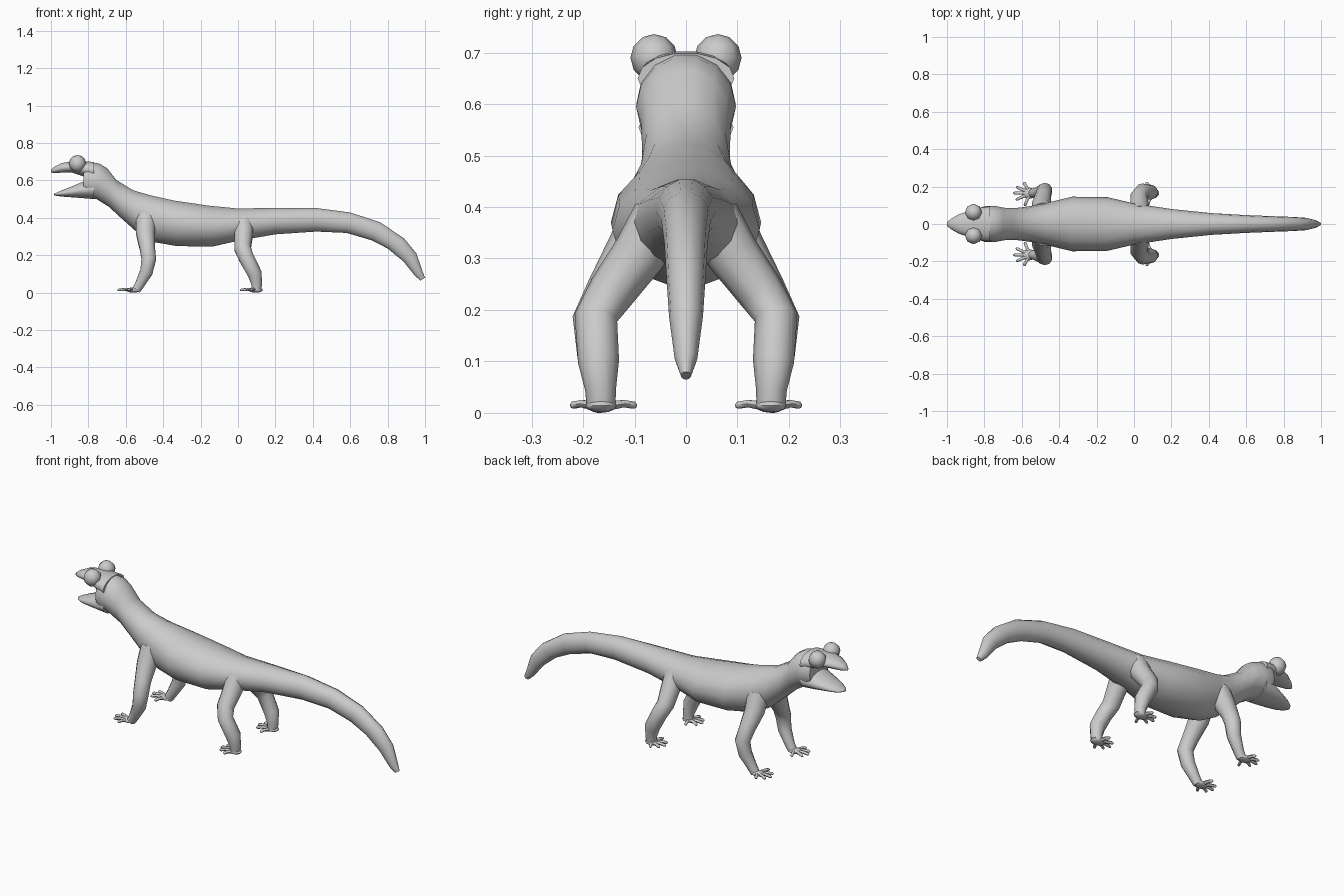
import bpy, bmesh, math
from mathutils import Vector, Matrix

if "Cube" in bpy.data.objects:
    bpy.data.objects.remove(bpy.data.objects["Cube"])


def add_loft(bm, rings, n):
    """Skin a row of elliptical rings given as (centre, side axis, up axis)."""
    rows = []
    for c, u, v in rings:
        rows.append([bm.verts.new(c + u * math.cos(2 * math.pi * i / n)
                                  + v * math.sin(2 * math.pi * i / n)) for i in range(n)])
    for a, b in zip(rows, rows[1:]):
        for i in range(n):
            j = (i + 1) % n
            bm.faces.new((a[i], a[j], b[j], b[i]))
    bm.faces.new(rows[0])
    bm.faces.new(rows[-1])


def add_tube(bm, pts, n):
    """Round limb through points (x, y, z, radius)."""
    pos = [Vector(p[:3]) for p in pts]
    rings = []
    for i, p in enumerate(pts):
        d = (pos[min(i + 1, len(pos) - 1)] - pos[max(i - 1, 0)]).normalized()
        u = d.cross(Vector((1, 0, 0)) if abs(d.z) > 0.5 else Vector((0, 0, 1))).normalized()
        rings.append((pos[i], u * p[3], d.cross(u) * p[3]))
    add_loft(bm, rings, n)


def finish(bm, name, mirror=False):
    bmesh.ops.recalc_face_normals(bm, faces=bm.faces)
    me = bpy.data.meshes.new(name)
    bm.to_mesh(me)
    bm.free()
    ob = bpy.data.objects.new(name, me)
    bpy.context.collection.objects.link(ob)
    bpy.context.view_layer.objects.active = ob
    ob.select_set(True)
    bpy.ops.object.shade_smooth_by_angle(angle=math.radians(60))
    ob.select_set(False)
    if mirror:
        m = ob.modifiers.new("Mirror", 'MIRROR')
        m.use_axis = (False, True, False)
        m.use_mirror_merge = False
    return ob


def profile_part(name, sections, n=14):
    """Sections: top x, top z, bottom x, bottom z, half width."""
    bm = bmesh.new()
    rings = []
    for tx, tz, bx, bz, w in sections:
        top, bot = Vector((tx, 0, tz)), Vector((bx, 0, bz))
        rings.append(((top + bot) / 2, Vector((0, w, 0)), (top - bot) / 2))
    add_loft(bm, rings, n)
    return finish(bm, name)


# Tail, torso, neck and back of the head
profile_part("body_and_tail", [
    (1.0, .08, .975, .065, .01), (.985, .12, .945, .09, .022),
    (.955, .21, .885, .165, .033), (.89, .29, .80, .235, .038),
    (.76, .378, .71, .28, .042), (.60, .43, .58, .318, .048),
    (.41, .455, .42, .325, .058), (.2, .455, .2, .31, .08),
    (0, .452, 0, .275, .11), (-.15, .467, -.13, .245, .143),
    (-.34, .495, -.32, .245, .146), (-.47, .524, -.44, .265, .116),
    (-.56, .55, -.54, .32, .096), (-.65, .604, -.62, .392, .085),
    (-.70, .668, -.69, .456, .087), (-.74, .692, -.755, .497, .097),
    (-.80, .703, -.80, .502, .096), (-.825, .70, -.825, .505, .085)])

# Open jaws
profile_part("upper_jaw", [
    (-.77, .70, -.77, .60, .094), (-.83, .703, -.83, .622, .086),
    (-.89, .703, -.89, .642, .068), (-.94, .694, -.94, .641, .05),
    (-.98, .675, -.98, .639, .027), (-1.0, .658, -1.0, .642, .009)])
profile_part("lower_jaw", [
    (-.77, .61, -.77, .499, .092), (-.83, .594, -.83, .504, .085),
    (-.89, .568, -.89, .509, .068), (-.94, .548, -.94, .513, .05),
    (-.97, .535, -.97, .517, .03), (-.985, .528, -.985, .521, .01)])

# Bulging faceted eyes
bm = bmesh.new()
bmesh.ops.create_uvsphere(bm, u_segments=8, v_segments=6, radius=.046,
                          matrix=Matrix.Translation((-.858, .062, .69)))
finish(bm, "eyes", True)


def make_leg(name, path, fx):
    bm = bmesh.new()
    add_tube(bm, path, 10)
    # flat palm
    bmesh.ops.create_uvsphere(bm, u_segments=10, v_segments=6, radius=1,
                              matrix=Matrix.Translation((fx, .165, .014))
                              @ Matrix.Diagonal((.04, .03, .014, 1)))
    # fanned toes
    for dx, dy in ((-.025, -.068), (-.072, -.035), (-.085, 0), (-.07, .033), (-.03, .058)):
        s = Vector((fx + dx * .15, .165 + dy * .25, .014))
        add_tube(bm, [(*s, .01), (fx + dx * .6, .165 + dy * .65, .018, .008),
                      (fx + dx * .9, .165 + dy * .93, .015, .008),
                      (fx + dx, .165 + dy, .013, .004)], 6)
    finish(bm, name, True)


make_leg("front_legs", [
    (-.49, .06, .40, .06), (-.495, .10, .32, .053), (-.485, .15, .24, .043),
    (-.477, .18, .18, .041), (-.49, .175, .11, .036), (-.525, .167, .045, .027),
    (-.545, .165, .012, .024)], -.56)
make_leg("hind_legs", [
    (.03, .05, .38, .055), (.03, .09, .31, .052), (.025, .145, .235, .046),
    (.045, .175, .185, .042), (.09, .17, .10, .04), (.10, .166, .045, .03),
    (.098, .165, .012, .028)], .095)
